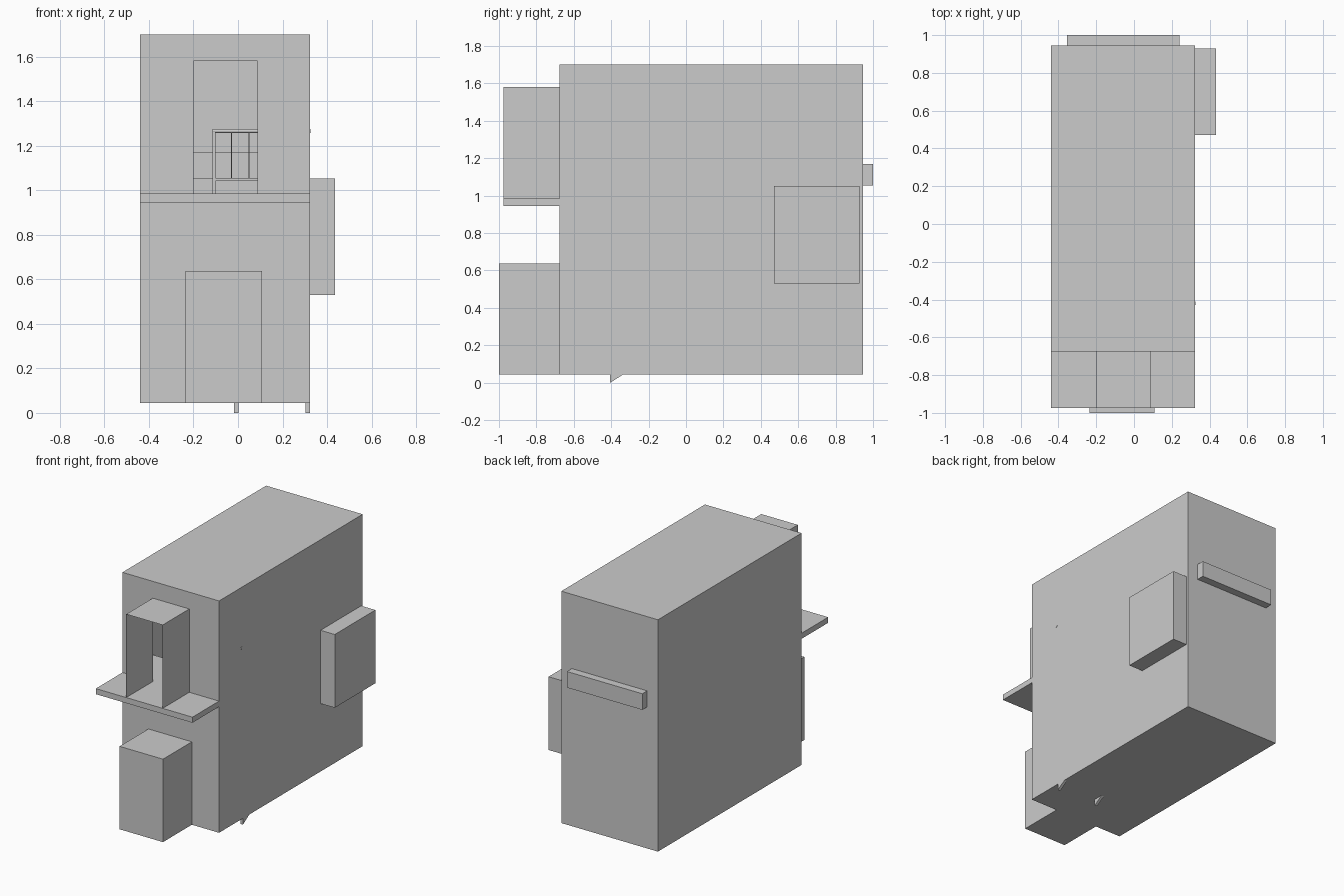
import bpy, bmesh
from mathutils import Matrix, Vector

if "Cube" in bpy.data.objects:
    bpy.data.objects.remove(bpy.data.objects["Cube"])


def finish(name, bm):
    bmesh.ops.recalc_face_normals(bm, faces=bm.faces)
    me = bpy.data.meshes.new(name)
    bm.to_mesh(me)
    bm.free()
    ob = bpy.data.objects.new(name, me)
    bpy.context.collection.objects.link(ob)
    return ob


def box(name, x, y, z, open_side=None):
    """Box from ranges; the faces pointing along the open_side directions are removed."""
    bm = bmesh.new()
    bmesh.ops.create_cube(bm, size=1)
    drop = [f for f in bm.faces for d in (open_side or []) if f.normal.dot(Vector(d)) > 0.9]
    bmesh.ops.delete(bm, geom=drop, context='FACES')
    for v in bm.verts:
        v.co = [(r[0] + r[1]) / 2 + c * (r[1] - r[0]) for r, c in zip((x, y, z), v.co)]
    return finish(name, bm)


def rod(name, centre, length, radius, axis):
    bm = bmesh.new()
    rot = Matrix.Rotation(1.5707963, 4, 'Y') if axis == 'X' else Matrix()
    bmesh.ops.create_cone(bm, cap_ends=True, segments=12, radius1=radius, radius2=radius,
                          depth=length, matrix=Matrix.Translation(centre) @ rot)
    return finish(name, bm)


FRONT, BACK, LEFT, DOWN = (0, -1, 0), (0, 1, 0), (-1, 0, 0), (0, 0, -1)
BX, BY, BZ = (-0.44, 0.323), (-0.675, 0.945), (0.045, 1.70)
HOOD_X, HOOD_Z = (-0.20, 0.088), (0.985, 1.58)
BAR_X, BAR_Z = (-0.355, 0.24), (1.055, 1.17)

# hollow cabinet: end walls are pierced by the hood and the rear bar
bm = bmesh.new()


def ring(xr, zr, y):
    return [bm.verts.new((xr[i], y, zr[j])) for i, j in ((0, 0), (1, 0), (1, 1), (0, 1))]


loops = [ring(HOOD_X, HOOD_Z, BY[0]), ring(BX, BZ, BY[0]),
         ring(BX, BZ, BY[1]), ring(BAR_X, BAR_Z, BY[1])]
for a, b in zip(loops, loops[1:]):
    for i in range(4):
        k = (i + 1) % 4
        bm.faces.new((a[i], a[k], b[k], b[i]))
finish("cabinet", bm)

# attached housings
box("hood", HOOD_X, (-0.975, BY[0]), HOOD_Z, [FRONT, BACK, DOWN])
box("rear_bar", BAR_X, (BY[1], 1.0), BAR_Z, [FRONT])
box("side_panel", (BX[1], 0.435), (0.47, 0.928), (0.53, 1.053))
box("lower_housing", (-0.235, 0.108), (-1.0, BY[0]), (0.045, 0.637))

# tray, continuing inside the cabinet
box("tray", BX, (-0.975, BY[0]), (0.945, 0.985))
box("inner_tray", (BX[0] + 0.001, BX[1] - 0.001), (BY[0], -0.34), (0.945, 0.985))

# hinged frame hanging inside from a shaft
rod("shaft", (0.105, -0.42, 1.267), 0.44, 0.009, 'X')
box("frame_arm", (-0.115, -0.10), (-0.43, -0.41), (0.985, 1.262))
box("frame_lower_rail", (-0.10, 0.32), (-0.43, -0.41), (1.042, 1.055))
for i in range(5):
    rod("frame_wire", (-0.03 + i * 0.08, -0.42, 1.157), 0.205, 0.002, 'Z')

# pointed wedges under the floor
for x0 in (-0.018, 0.303):
    bm = bmesh.new()
    f = bm.faces.new([bm.verts.new((x0, y, z)) for y, z in
                      ((-0.405, 0.0), (-0.33, 0.048), (-0.33, 0.1), (-0.405, 0.1))])
    g = bmesh.ops.extrude_face_region(bm, geom=[f])["geom"]
    bmesh.ops.translate(bm, vec=(0.02, 0, 0),
                        verts=[v for v in g if isinstance(v, bmesh.types.BMVert)])
    finish("wedge", bm)
